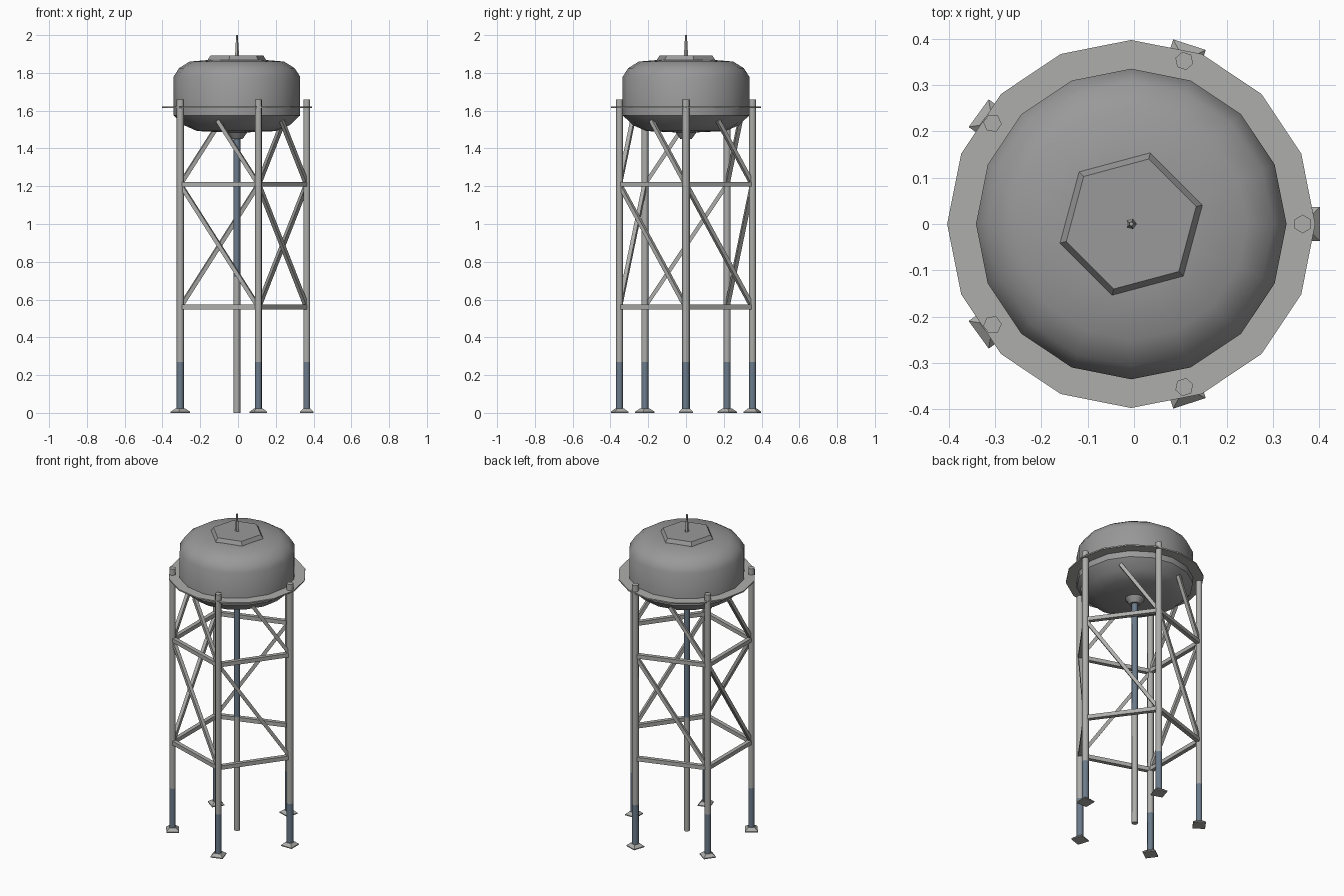
import bpy, bmesh, math
from mathutils import Vector, Matrix

if "Cube" in bpy.data.objects:
    bpy.data.objects.remove(bpy.data.objects["Cube"])

CX = -0.006          # tower axis
LEG_R = 0.37         # leg circle radius


def material(name, rgb):
    m = bpy.data.materials.new(name)
    m.diffuse_color = (*rgb, 1)
    m.use_nodes = True
    m.node_tree.nodes["Principled BSDF"].inputs["Base Color"].default_value = m.diffuse_color
    return m


TANK = material("tank_grey", (0.32, 0.32, 0.32))
STEEL = material("steel_grey", (0.42, 0.42, 0.41))
BLUE = material("slate_blue", (0.15, 0.20, 0.26))


def finish(name, bm, mat, smooth=None):
    bmesh.ops.recalc_face_normals(bm, faces=bm.faces)
    me = bpy.data.meshes.new(name)
    bm.to_mesh(me)
    bm.free()
    me.materials.append(mat)
    ob = bpy.data.objects.new(name, me)
    bpy.context.collection.objects.link(ob)
    if smooth:
        bpy.ops.object.select_all(action='DESELECT')
        ob.select_set(True)
        bpy.context.view_layer.objects.active = ob
        bpy.ops.object.shade_smooth_by_angle(angle=math.radians(smooth))
    return ob


def lathe(name, profile, sides, mat, x=CX, y=0, turn=0, smooth=None, closed=False):
    """Revolve (radius, z) points about a vertical axis; closed makes a ring."""
    bm = bmesh.new()
    rings = []
    for r, z in profile:
        rings.append([bm.verts.new((x + r * math.cos(turn + math.tau * i / sides),
                                    y + r * math.sin(turn + math.tau * i / sides), z))
                      for i in range(sides)])
    pairs = list(zip(rings, rings[1:]))
    if closed:
        pairs.append((rings[-1], rings[0]))
    else:
        bm.faces.new(rings[0])
        bm.faces.new(rings[-1])
    for a, b in pairs:
        for i in range(sides):
            j = (i + 1) % sides
            bm.faces.new((a[i], a[j], b[j], b[i]))
    return finish(name, bm, mat, smooth)


def beam(name, a, b, width, mat, extra=0.0):
    """Square bar from a to b."""
    d = b - a
    z = d.normalized()
    x = z.cross(Vector((0, 0, 1))).normalized()
    y = z.cross(x)
    rot = Matrix((x, y, z)).transposed().to_4x4()
    size = Matrix.Diagonal((width, width, d.length + 2 * extra, 1))
    bm = bmesh.new()
    bmesh.ops.create_cube(bm, size=1, matrix=Matrix.Translation((a + b) / 2) @ rot @ size)
    return finish(name, bm, mat)


def leg_point(i, z):
    a = math.tau * i / 5
    return Vector((CX + LEG_R * math.cos(a), LEG_R * math.sin(a), z))


# Tank body with domed top and bowl bottom
lathe("tank", [(0.03, 1.45), (0.055, 1.485), (0.21, 1.492), (0.28, 1.523), (0.335, 1.575),
               (0.335, 1.78), (0.306, 1.825), (0.25, 1.86), (0.13, 1.87)],
      16, TANK, smooth=40)

# Hexagonal roof hatch and mast
lathe("roof_hatch", [(0.159, 1.86), (0.159, 1.87), (0.145, 1.892)], 6, TANK, turn=math.radians(15))
lathe("mast", [(0.012, 1.885), (0.005, 2.0)], 5, STEEL)

# Walkway ring
lathe("walkway", [(0.325, 1.613), (0.397, 1.613), (0.397, 1.621), (0.325, 1.621)],
      16, STEEL, closed=True)

# Central riser pipe: grey below, blue above
lathe("riser_lower", [(0.018, 0), (0.018, 0.72)], 8, STEEL, smooth=50)
lathe("riser_upper", [(0.018, 0.72), (0.018, 1.47)], 8, BLUE, smooth=50)

# Legs, feet and bracing
for i in range(5):
    p = leg_point(i, 0)
    ang = math.tau * i / 5
    n = i + 1
    lathe(f"foot_{n}", [(0.052, 0), (0.052, 0.006), (0.028, 0.022)], 4, STEEL, p.x, p.y,
          ang + math.pi / 4)
    lathe(f"leg_base_{n}", [(0.02, 0.01), (0.02, 0.27)], 6, BLUE, p.x, p.y, ang + math.pi / 6, 65)
    lathe(f"leg_{n}", [(0.02, 0.27), (0.02, 1.66)], 6, STEEL, p.x, p.y, ang + math.pi / 6, 65)
    for label, z in (("lower", 0.56), ("upper", 1.21)):
        beam(f"{label}_girt_{n}", leg_point(i, z), leg_point(i + 1, z), 0.025, STEEL, 0.012)
    # One diagonal per bay, then a shorter one up to the bowl
    beam(f"diagonal_{n}", leg_point(i, 1.21), leg_point(i + 1, 0.56), 0.021, STEEL)
    low, high = leg_point(i + 1, 1.21), leg_point(i, 1.86)
    beam(f"tank_strut_{n}", low, low.lerp(high, 0.52), 0.021, STEEL)
